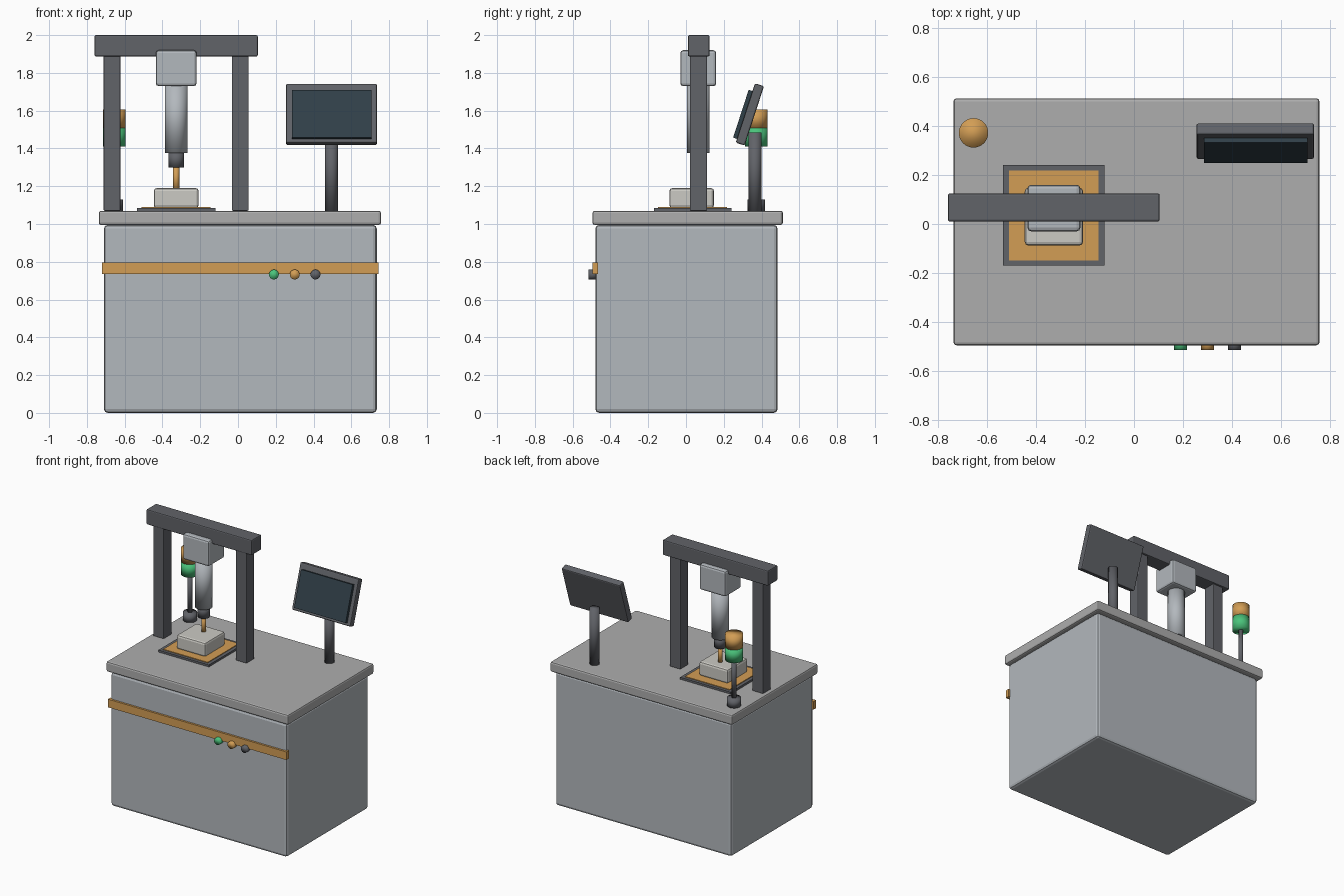
import bpy
from math import radians

if "Cube" in bpy.data.objects:
    bpy.data.objects.remove(bpy.data.objects["Cube"])


def material(name, rgb):
    m = bpy.data.materials.new(name)
    m.diffuse_color = (*rgb, 1)
    m.use_nodes = True
    m.node_tree.nodes["Principled BSDF"].inputs["Base Color"].default_value = m.diffuse_color
    return m


DARK = material("dark_metal", (0.12, 0.125, 0.14))
STEEL = material("painted_steel", (0.45, 0.48, 0.51))
TOP = material("worktop_grey", (0.42, 0.42, 0.42))
PALE = material("pale_grey", (0.6, 0.59, 0.55))
ORANGE = material("orange", (0.65, 0.34, 0.09))
GREEN = material("green", (0.07, 0.55, 0.2))
GLASS = material("screen_glass", (0.03, 0.05, 0.065))


def box(name, xs, ys, zs, mat, bevel=0.0, segments=2, tilt=0.0):
    """Box from its x, y and z ranges, optionally bevelled and tilted about x."""
    mid = [(a + b) / 2 for a, b in (xs, ys, zs)]
    bpy.ops.mesh.primitive_cube_add(size=1, location=mid)
    ob = bpy.context.object
    ob.name = name
    ob.scale = [b - a for a, b in (xs, ys, zs)]
    bpy.ops.object.transform_apply(location=False, rotation=False, scale=True)
    ob.rotation_euler.x = tilt
    ob.data.materials.append(mat)
    if bevel:
        mod = ob.modifiers.new("soft_edges", 'BEVEL')
        mod.width = bevel
        mod.segments = segments
    return ob


def cylinder(name, x, y, zs, radius, mat, sides=32):
    """Upright smooth cylinder between two heights."""
    bpy.ops.mesh.primitive_cylinder_add(
        vertices=sides, radius=radius, depth=zs[1] - zs[0],
        location=(x, y, (zs[0] + zs[1]) / 2))
    ob = bpy.context.object
    ob.name = name
    ob.data.materials.append(mat)
    bpy.ops.object.shade_smooth()
    return ob


# Cabinet, worktop and front stripe
box("cabinet", (-0.71, 0.735), (-0.48, 0.485), (0, 0.995), STEEL, 0.02)
box("worktop", (-0.737, 0.757), (-0.495, 0.513), (0.995, 1.07), TOP, 0.012)
box("front_stripe", (-0.72, 0.743), (-0.495, -0.465), (0.735, 0.795), ORANGE)

# Control buttons on the front
for label, x, mat in (("green", 0.19, GREEN), ("orange", 0.30, ORANGE), ("dark", 0.41, DARK)):
    button = cylinder(label + "_button", x, -0.4925, (0.71, 0.755), 0.026, mat)
    button.rotation_euler.x = radians(90)

# Gantry frame
for side, x in (("left", -0.667), ("right", 0.012)):
    box(side + "_gantry_post", (x - 0.044, x + 0.044), (0.02, 0.112), (1.07, 1.895), DARK, 0.005)
box("gantry_beam", (-0.76, 0.105), (0.01, 0.125), (1.887, 2.0), DARK, 0.008)

# Press head: housing, spindle, chuck and tool
HX, HY = -0.327, 0.065
box("head_housing", (HX - 0.108, HX + 0.108), (-0.03, 0.16), (1.73, 1.92), STEEL, 0.015)
cylinder("spindle", HX, HY, (1.375, 1.75), 0.06, STEEL)
cylinder("chuck", HX, HY, (1.3, 1.385), 0.041, DARK)
cylinder("tool_bit", HX, HY, (1.17, 1.31), 0.016, ORANGE, 20)

# Fixture plate, pad and workpiece
box("fixture_plate", (-0.535, -0.12), (-0.17, 0.24), (1.065, 1.085), DARK)
box("fixture_pad", (-0.51, -0.145), (-0.148, 0.218), (1.075, 1.09), ORANGE)
box("workpiece", (-0.446, -0.208), (-0.088, 0.148), (1.085, 1.19), PALE, 0.015)

# Monitor on its pole, leaning back
TILT = radians(-18)
cylinder("monitor_pole", 0.495, 0.365, (1.065, 1.485), 0.034, DARK)
box("monitor_case", (0.255, 0.735), (0.313, 0.363), (1.415, 1.745), DARK, 0.008, tilt=TILT)
box("monitor_screen", (0.285, 0.708), (0.29, 0.314), (1.447, 1.713), GLASS, tilt=TILT)

# Signal tower at the back left corner
TX, TY = -0.655, 0.372
cylinder("tower_base", TX, TY, (1.065, 1.13), 0.047, DARK)
cylinder("tower_stem", TX, TY, (1.12, 1.42), 0.016, DARK, 20)
cylinder("green_lamp", TX, TY, (1.41, 1.507), 0.06, GREEN)
cylinder("orange_lamp", TX, TY, (1.507, 1.605), 0.06, ORANGE)
